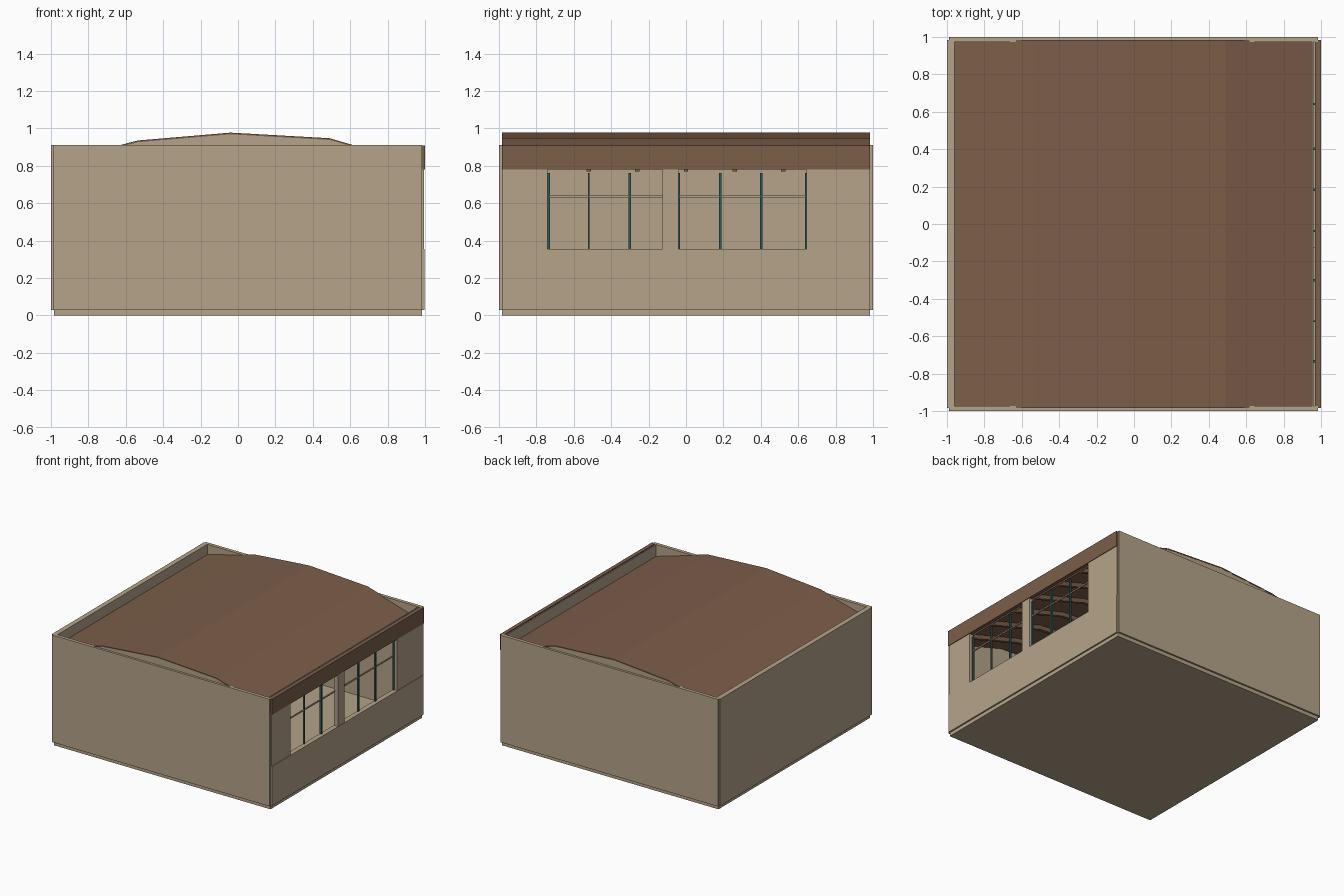
import bpy, bmesh

cube = bpy.data.objects.get("Cube")
if cube:
    bpy.data.objects.remove(cube, do_unlink=True)


def material(name, color):
    m = bpy.data.materials.new(name)
    m.use_nodes = True
    m.diffuse_color = (*color, 1)
    bsdf = next(n for n in m.node_tree.nodes if n.type == 'BSDF_PRINCIPLED')
    bsdf.inputs["Base Color"].default_value = (*color, 1)
    return m


TAN = material("tan plaster", (0.46, 0.37, 0.25))
BROWN = material("brown roofing", (0.20, 0.112, 0.068))
TEAL = material("dark teal metal", (0.03, 0.10, 0.10))


def prism(name, profile, y0, y1, mat):
    """Extrude an x-z outline along y."""
    bm = bmesh.new()
    face = bm.faces.new([bm.verts.new((x, y0, z)) for x, z in profile])
    ext = bmesh.ops.extrude_face_region(bm, geom=[face])
    verts = [g for g in ext["geom"] if isinstance(g, bmesh.types.BMVert)]
    bmesh.ops.translate(bm, verts=verts, vec=(0, y1 - y0, 0))
    bmesh.ops.recalc_face_normals(bm, faces=bm.faces)
    mesh = bpy.data.meshes.new(name)
    bm.to_mesh(mesh)
    bm.free()
    mesh.materials.append(mat)
    obj = bpy.data.objects.new(name, mesh)
    bpy.context.collection.objects.link(obj)
    return obj


def box(name, x0, x1, y0, y1, z0, z1, mat):
    return prism(name, [(x0, z0), (x1, z0), (x1, z1), (x0, z1)], y0, y1, mat)


BASE, SILL, HEAD, TOP = 0.03, 0.355, 0.78, 0.91
EDGE = 0.985

# Floor slab and the three closed walls
box("floor_slab", -EDGE, EDGE, -EDGE, EDGE, 0, BASE + 0.004, TAN)
box("right_wall", -1, -0.96, -EDGE, EDGE, BASE, TOP, TAN)
box("front_wall", -0.99, EDGE, -1, -0.972, BASE, TOP, TAN)
box("back_wall", -0.99, EDGE, 0.972, 1, BASE, TOP, TAN)

# Window wall: base, piers, fascia and inner parapet
box("window_wall_base", 0.957, 0.998, -EDGE, EDGE, BASE, SILL, TAN)
piers = {"front_pier": (-EDGE, -0.74), "middle_pier": (-0.125, -0.04),
         "back_pier": (0.645, EDGE)}
for name, (a, b) in piers.items():
    box(name, 0.96, 0.995, a, b, SILL, HEAD, TAN)
box("fascia", 0.968, 1, -EDGE, EDGE, HEAD, TOP - 0.001, BROWN)
box("inner_parapet", 0.953, 0.961, -0.972, 0.972, HEAD, TOP - 0.002, TAN)

# Window frames
for i, y in enumerate((-0.735, -0.52, -0.30, -0.036, 0.183, 0.402, 0.64)):
    w = 0.004 if i in (1, 3, 6) else 0.007
    box("window_mullion", 0.958, 0.972, y - w, y + w, SILL, 0.76, TEAL)
for a, b in ((-0.74, -0.125), (-0.04, 0.645)):
    box("window_transom", 0.961, 0.97, a, b, 0.631, 0.641, TAN)

# Faceted roof, running down behind the parapets
ridge = [(-0.961, 0.825), (-0.535, 0.935), (-0.04, 0.977),
         (0.49, 0.947), (0.955, 0.812)]
under = [(x, z - 0.009) for x, z in ridge]
prism("roof", ridge + under[::-1], -0.984, 0.984, BROWN)

# Gable fillings between wall tops and roof
for name, y in (("front_gable", -0.982), ("back_gable", 0.972)):
    prism(name, [(-0.6, 0.85)] + [(-0.6, 0.909)] + under[1:4]
          + [(0.59, 0.909), (0.59, 0.85)], y, y + 0.01, TAN)

# Rafters under the roof
lower = [(x, z - 0.035) for x, z in under]
for i in range(7):
    y = -0.78 + i * 0.26
    prism("rafter", under + lower[::-1], y - 0.012, y + 0.012, BROWN)
